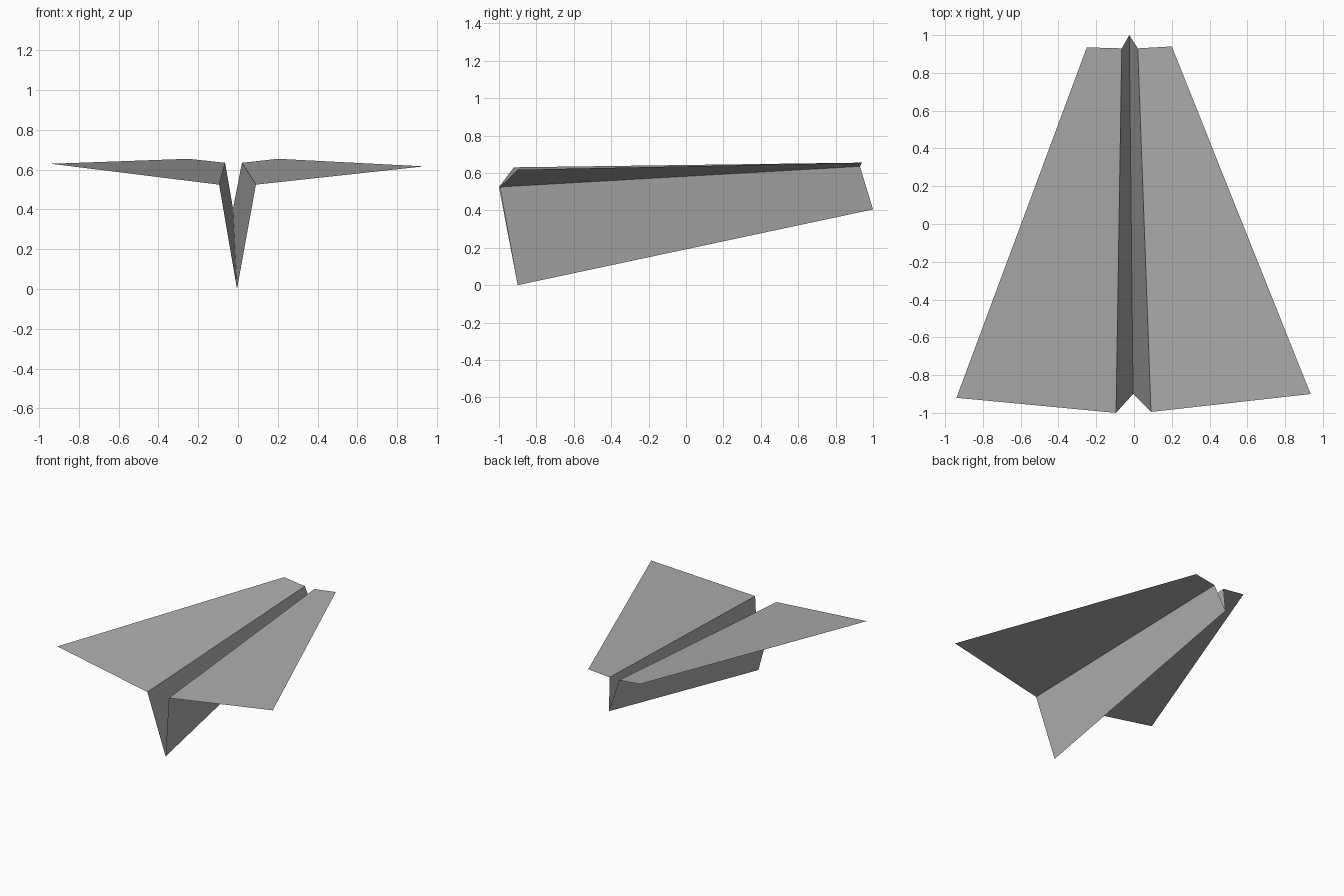
import bpy

cube = bpy.data.objects.get("Cube")
if cube:
    bpy.data.objects.remove(cube)

# One plain paper colour
paper = bpy.data.materials.new("paper_grey")
paper.use_nodes = True
colour = (0.42, 0.42, 0.42, 1)
paper.diffuse_color = colour
paper.node_tree.nodes["Principled BSDF"].inputs["Base Color"].default_value = colour

# Folded cross-sections from right wing tip to left wing tip
rear = [(-0.94, -0.92, 0.63), (-0.095, -1.0, 0.525), (-0.005, -0.9, 0.0),
        (0.09, -0.995, 0.525), (0.935, -0.9, 0.617)]
nose = [(-0.25, 0.935, 0.655), (-0.065, 0.93, 0.635), (-0.025, 1.0, 0.405),
        (0.02, 0.93, 0.635), (0.2, 0.94, 0.655)]


def folded_sheet(name, first, last):
    """Flat panels between the rear and nose sections, one per fold."""
    count = last - first + 1
    verts = rear[first:last + 1] + nose[first:last + 1]
    faces = [(i, i + 1, count + i + 1, count + i) for i in range(count - 1)]
    mesh = bpy.data.meshes.new(name)
    mesh.from_pydata(verts, [], faces)
    mesh.materials.append(paper)
    obj = bpy.data.objects.new(name, mesh)
    bpy.context.collection.objects.link(obj)


# Wings and the V-shaped keel between them
folded_sheet("right_wing", 0, 1)
folded_sheet("keel", 1, 3)
folded_sheet("left_wing", 3, 4)
